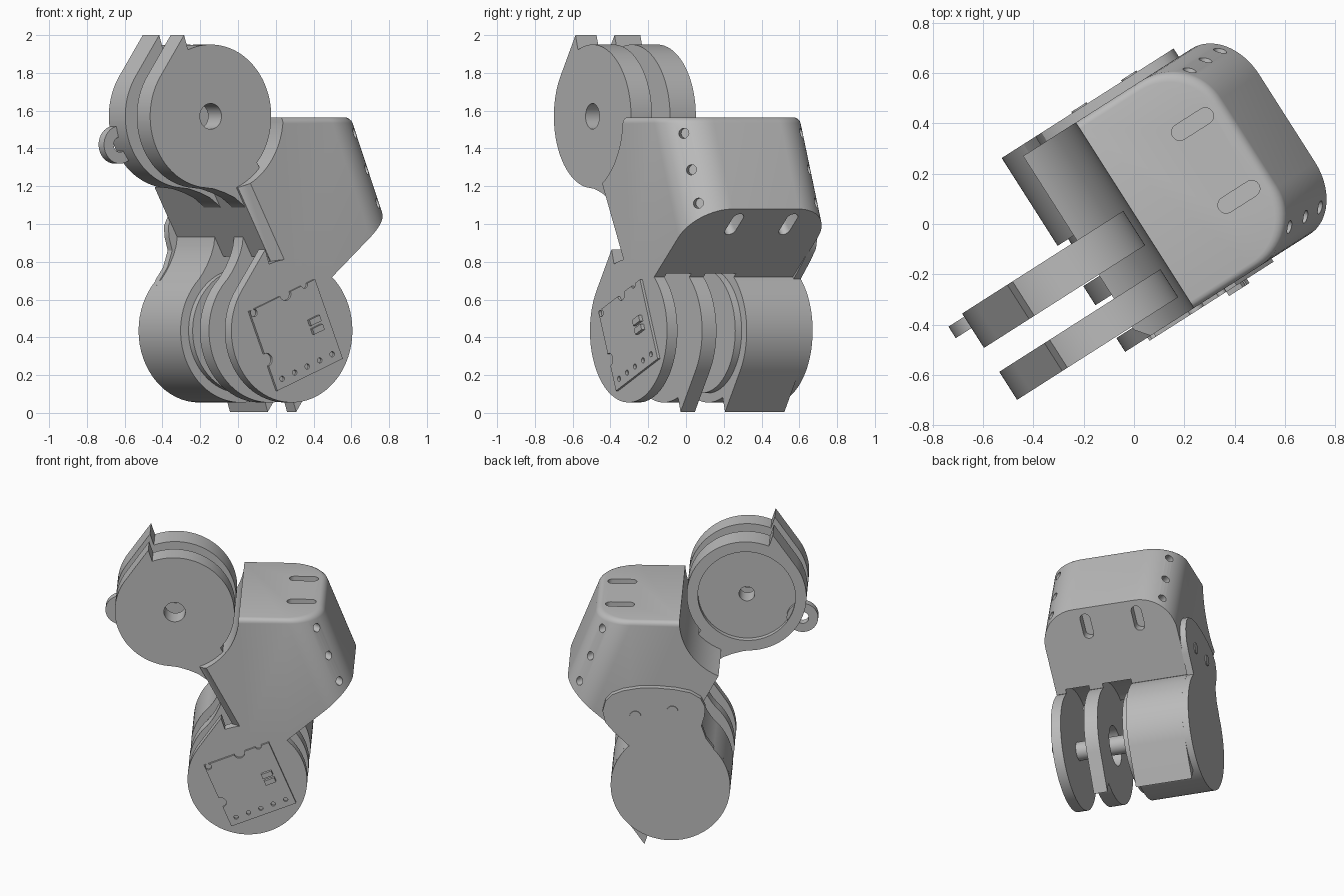
import bpy, bmesh, math
from mathutils import Vector, Matrix

if "Cube" in bpy.data.objects:
    bpy.data.objects.remove(bpy.data.objects["Cube"])

# Local frame: u along the arms, v along the joint axes (front is -v), z up.
TURN = Matrix.Rotation(math.radians(32.5), 4, 'Z')
UP, LOW, R = (-.388, 1.57), (.077, .435), .38

grey = bpy.data.materials.new("grey plastic")
grey.diffuse_color = (.5, .5, .5, 1)
grey.use_nodes = True
grey.node_tree.nodes["Principled BSDF"].inputs["Base Color"].default_value = grey.diffuse_color


def finish(name, bm):
    bmesh.ops.recalc_face_normals(bm, faces=bm.faces)
    me = bpy.data.meshes.new(name)
    bm.to_mesh(me)
    bm.free()
    me.materials.append(grey)
    ob = bpy.data.objects.new(name, me)
    bpy.context.collection.objects.link(ob)
    return ob


def loft(name, rings):
    bm = bmesh.new()
    loops = [[bm.verts.new(p) for p in ring] for ring in rings]
    for a, b in zip(loops, loops[1:]):
        for i in range(len(a)):
            j = (i + 1) % len(a)
            bm.faces.new((a[i], a[j], b[j], b[i]))
    bm.faces.new(loops[0])
    bm.faces.new(loops[-1])
    return finish(name, bm)


def prism(name, pts, v0, v1, shift=0):
    """Outline in u-z, extruded along v; the front end may be shifted in u."""
    return loft(name, [[(u + shift, v0, z) for u, z in pts], [(u, v1, z) for u, z in pts]])


def arc(c, r, a0, a1, n=64):
    return [(c[0] + r * math.cos(math.radians(a0 + (a1 - a0) * i / n)),
             c[1] + r * math.sin(math.radians(a0 + (a1 - a0) * i / n))) for i in range(n + 1)]


def disc(name, c, r, v0, v1):
    return prism(name, arc(c, r, 0, 360)[:-1], v0, v1)


def rel(c, *pts):
    return [(c[0] + u, c[1] + z) for u, z in pts]


def slot(name, p1, p2, axis, r, depth):
    """Rounded slot or round peg running along the axis."""
    axis = Vector(axis).normalized()
    q = axis.to_track_quat('Z', 'Y')
    bm = bmesh.new()
    for p in {tuple(p1), tuple(p2)}:
        for s in (-depth, depth):
            for i in range(20):
                a = math.tau * i / 20
                bm.verts.new(Vector(p) + axis * s + q @ Vector((r * math.cos(a), r * math.sin(a), 0)))
    bmesh.ops.convex_hull(bm, input=bm.verts)
    return finish(name, bm)


def cut(ob, *tools):
    for t in tools:
        m = ob.modifiers.new("cut", 'BOOLEAN')
        m.operation, m.solver, m.object = 'DIFFERENCE', 'EXACT', t
        bpy.context.view_layer.objects.active = ob
        bpy.ops.object.modifier_apply(modifier=m.name)
        bpy.data.objects.remove(t, do_unlink=True)


# Housing: rounded, leaning block
def outline(z, inset):
    r, um = .23 - inset * .5, .55 + (1.565 - z) * .39 - inset
    va, vb = -.41 + inset, .465 - inset
    return ([(-.4, va, z)] + [(u, v, z) for u, v in arc((um - r, va + r), r, -90, 0, 16)]
            + [(u, v, z) for u, v in arc((um - r, vb - r), r, 0, 90, 16)] + [(-.4, vb, z)])


tops = [(1.535 + .03 * math.sin(math.radians(a)), .03 * (1 - math.cos(math.radians(a)))) for a in (0, 22, 45, 67, 90)]
housing = loft("housing", [outline(.72, 0)] + [outline(z, i) for z, i in tops])
left = [(-.9, 1.3), (-.283, 1.3), (.075, .62), (-.9, .62)]
cut(housing,
    disc("joint_clearance", UP, .41, -.6, .6),
    prism("left_cut", left, -.6, .6),
    prism("left_edge_cut", left, -.415, -.355, .06),
    prism("under_cut", [(.285, .68), (.752, 1.09), (1.3, 1.09), (1.3, .68)], -.6, .6),
    disc("gap_a", LOW, .41, -.345, -.19),
    disc("gap_b", LOW, .41, -.10, .09))
# Slots and screw holes
for v in (.21, -.133):
    cut(housing, slot("top_slot", (.35, v, 1.565), (.47, v, 1.565), (0, 0, 1), .033, .07))
for v in (-.11, .23):
    cut(housing, slot("under_slot", (.61, v, .966), (.685, v, 1.031), (.66, 0, -.75), .033, .07))
for z in (1.48, 1.287, 1.11):
    u = .55 + (1.565 - z) * .39 - .0674
    for v, s in ((-.343, -1), (.398, 1)):
        p = (u, v, z)
        cut(housing, slot("screw_hole", p, p, (1, s, 0), .027, .06))


# Upper fork: discs with a pointed stop and a curved neck
upper = (arc(UP, R, 145.7, 261) + rel(UP, (.02, -.384), (.09, -.405), (.15, -.43), (.205, -.47), (.26, -.53),
         (.4, -.45)) + arc(UP, R, 320, 472) + rel(UP, (-.167, .43)))
front_arm = prism("upper_front_arm", upper, -.34, -.208)
cut(front_arm, disc("pivot_hole", UP, .068, -.5, -.1))
back_arm = prism("upper_back_arm", upper, -.095, .067)
cut(back_arm, disc("recess", UP, .31, .03, .2), disc("pivot_hole", UP, .05, -.3, .2))
lug = disc("side_lug", (-.742, 1.42), .1, -.002, .052)
cut(lug, disc("lug_hole", (-.742, 1.42), .04, -.1, .1))

# Lower fork and motor body
lower = (arc(LOW, R, 325.7, 460) + rel(LOW, (0, .45), (-.1, .55), (-.165, .5), (-.172, .45), (-.188, .4),
         (-.215, .345), (-.238, .308)) + arc(LOW, R, 134, 292) + rel(LOW, (.167, -.43)))
mid = prism("lower_middle_arm", lower, -.19, -.10)
cut(mid, disc("shaft_opening", LOW, .13, -.3, 0))
prism("motor_body", lower, .09, .462)
disc("motor_flange", LOW, .33, .05, .095)
disc("shaft", LOW, .06, -.36, .06)
prism("lower_front_disc", arc(LOW, R, 145.7, 472) + rel(LOW, (-.167, .43)), -.41, -.345)

# Rear cover: round plate with a screwed lobe on top
disc("rear_cover", LOW, R, .46, .504)
lobe = [(.33, .7), (.44, .81), (.49, .87), (.508, .95), (.49, 1.02), (.45, 1.065), (.38, 1.095), (.28, 1.115),
        (.18, 1.12), (.05, 1.11), (-.05, 1.09), (-.115, 1.05), (-.144, .99), (-.14, .93), (-.12, .86),
        (-.15, .77), (-.2, .7)]
prism("cover_lobe", lobe, .46, .504)
for u, z in ((.30, .92), (.065, .96)):
    disc("cover_screw", (u, z), .036, .5, .51)

# Circuit board: tilted square with notches, holes and connectors
BC, BA = (.095, .412), math.radians(22.5)


def on_board(a, b):
    return (BC[0] + a * math.cos(BA) - b * math.sin(BA), BC[1] + a * math.sin(BA) + b * math.cos(BA))


def board_box(name, a, b, w, h, v0, v1):
    return prism(name, [on_board(a + i * w / 2, b + j * h / 2) for i, j in ((-1, -1), (1, -1), (1, 1), (-1, 1))], v0, v1)


board = board_box("circuit_board", 0, 0, .445, .455, -.425, -.405)
for a, b, r in ((.02, .228, .035), (-.222, -.05, .035), (.15, .228, .02), (-.2, .21, .02)):
    cut(board, disc("notch", on_board(a, b), r, -.5, -.4095))
for i in range(5):
    cut(board, disc("pin_hole", on_board(-.17 + i * .085, -.18), .014, -.5, -.4095))
for b in (.03, -.02):
    board_box("connector", .13, b, .07, .033, -.445, -.42)

# Turn the assembly and smooth the curved faces
bpy.ops.object.select_all(action='DESELECT')
for ob in bpy.context.scene.objects:
    ob.data.transform(TURN)
    ob.select_set(True)
    bpy.context.view_layer.objects.active = ob
bpy.ops.object.shade_smooth_by_angle(angle=math.radians(30))
